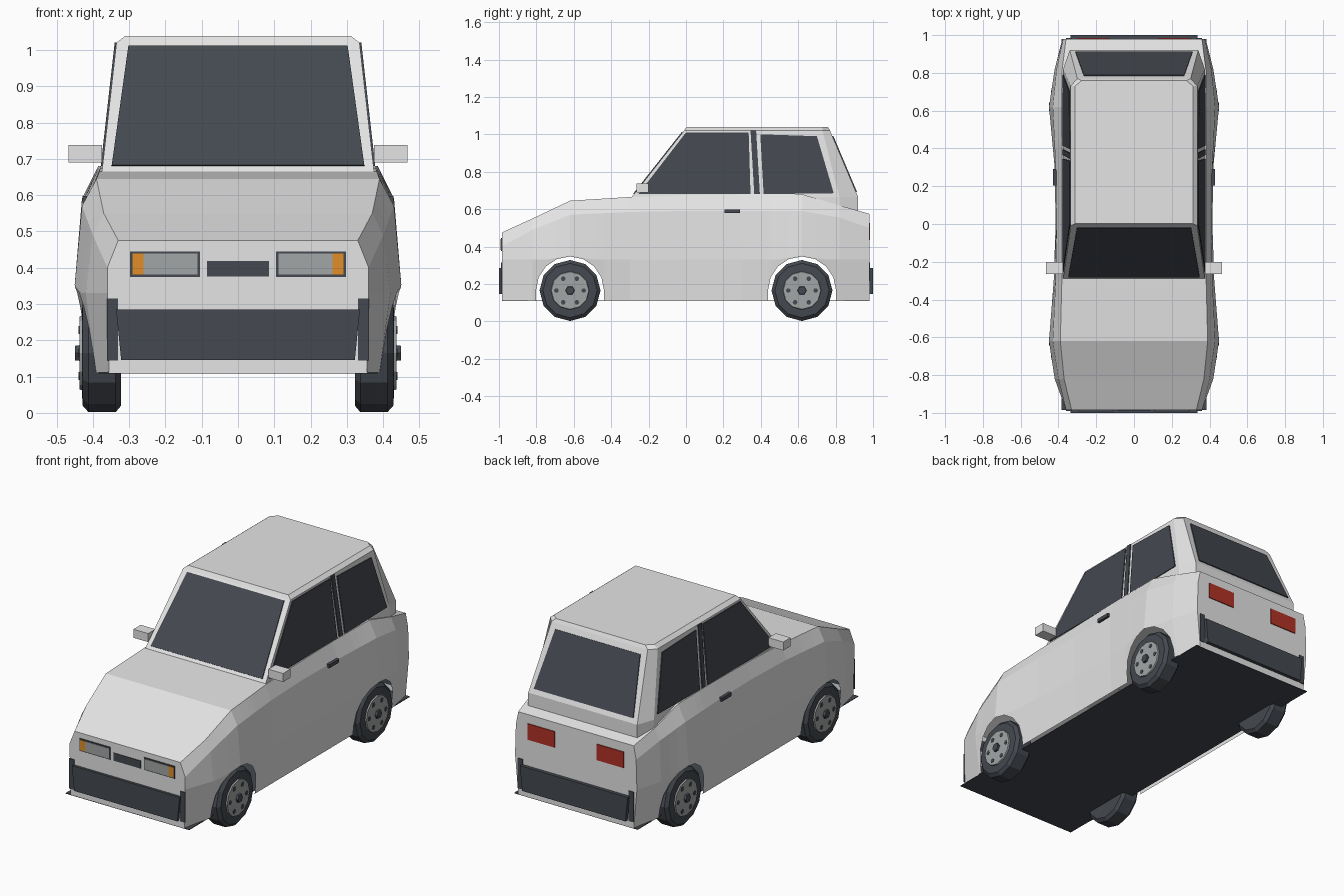
import bpy, bmesh
from math import sin, cos, pi, radians
from mathutils import Vector, Matrix

if "Cube" in bpy.data.objects:
    bpy.data.objects.remove(bpy.data.objects["Cube"])


def material(name, rgb):
    m = bpy.data.materials.new(name)
    m.use_nodes = True
    color = (*rgb, 1)
    m.diffuse_color = color
    m.node_tree.nodes["Principled BSDF"].inputs["Base Color"].default_value = color
    return m


PAINT = material("light_grey_paint", (0.78, 0.78, 0.78))
DARK = material("dark_slate", (0.058, 0.066, 0.08))
METAL = material("mid_grey", (0.36, 0.38, 0.38))
AMBER = material("amber", (0.75, 0.27, 0.02))
RED = material("lamp_red", (0.44, 0.032, 0.02))


def finish(name, bm, mat):
    bmesh.ops.recalc_face_normals(bm, faces=bm.faces)
    mesh = bpy.data.meshes.new(name)
    bm.to_mesh(mesh)
    bm.free()
    mesh.materials.append(mat)
    ob = bpy.data.objects.new(name, mesh)
    bpy.context.scene.collection.objects.link(ob)
    return ob


def loft(name, rings, mat, closed=False, caps=True):
    bm = bmesh.new()
    rows = [[bm.verts.new(p) for p in ring] for ring in rings]
    n = len(rows[0])
    for a, b in zip(rows, rows[1:]):
        for i in range(n if closed else n - 1):
            j = (i + 1) % n
            bm.faces.new((a[i], a[j], b[j], b[i]))
    if caps:
        bm.faces.new(rows[0])
        bm.faces.new(rows[-1])
    return finish(name, bm, mat)


def plate(name, points, push, mat):
    """Flat outline thickened along the vector push."""
    pts = [Vector(p) for p in points]
    return loft(name, [pts, [p + Vector(push) for p in pts]], mat, closed=True)


def block(name, x, y, z, mat):
    outline = [(x[0], y[0], z[0]), (x[1], y[0], z[0]), (x[1], y[0], z[1]), (x[0], y[0], z[1])]
    return plate(name, outline, (0, y[1] - y[0], 0), mat)


def disc_stack(name, center, profile, sides, mat):
    """Round part about the x axis from (x, radius) pairs."""
    cx, cy, cz = center
    rings = [[(cx + x, cy + r * cos(2 * pi * i / sides), cz + r * sin(2 * pi * i / sides))
              for i in range(sides)] for x, r in profile]
    return loft(name, rings, mat, closed=True)


# Body sections: y, sill width, waist width, shoulder width and z, top width and z
SECTIONS = [
    (-0.985, 0.355, 0.36, 0.36, 0.40, 0.33, 0.475),
    (-0.82, 0.39, 0.42, 0.40, 0.49, 0.37, 0.55),
    (-0.62, 0.41, 0.45, 0.43, 0.57, 0.39, 0.645),
    (-0.3, 0.41, 0.425, 0.415, 0.585, 0.382, 0.665),
    (0.0, 0.41, 0.415, 0.41, 0.59, 0.38, 0.675),
    (0.3, 0.41, 0.42, 0.415, 0.59, 0.38, 0.68),
    (0.62, 0.41, 0.45, 0.43, 0.59, 0.385, 0.68),
    (0.82, 0.39, 0.42, 0.41, 0.555, 0.38, 0.62),
    (0.98, 0.36, 0.38, 0.375, 0.50, 0.36, 0.575),
]
SILL, AXLE, WHEEL_Z, ARCH = 0.11, 0.62, 0.165, 0.182


def section(y):
    for a, b in zip(SECTIONS, SECTIONS[1:]):
        if y <= b[0]:
            t = (y - a[0]) / (b[0] - a[0])
            return [p + (q - p) * t for p, q in zip(a, b)]


def body_ring(y, low):
    y, sill, waist, sw, sz, tw, tz = section(y)
    mid = max(0.33, low + 0.006)
    half = [(sill + (waist - sill) * (low - SILL) / (mid - SILL), low),
            (waist, mid), (sw, sz), (tw, tz)]
    return [(-x, y, z) for x, z in half] + [(x, y, z) for x, z in reversed(half)]


# Body shell, with the wheel arches formed by raising the sill line
stations = []
for s in SECTIONS:
    if abs(s[0]) != AXLE:
        stations.append((s[0], SILL))
        continue
    stations.append((s[0] - ARCH - 0.001, SILL))
    for k in range(9):
        a = pi * k / 8
        stations.append((s[0] - ARCH * cos(a), WHEEL_Z + ARCH * sin(a)))
    stations.append((s[0] + ARCH + 0.001, SILL))
loft("body_shell", [body_ring(y, z) for y, z in stations], PAINT)

# Floor
block("floor", (-0.385, 0.385), (-0.985, 0.98), (SILL - 0.002, SILL + 0.002), DARK)


# Cabin with tapered sides and angled rear pillars
def side_x(z):
    return 0.375 - 0.113 * (z - 0.665)


def front_y(z):
    return -0.29 + 0.789 * (z - 0.665)


def rear_y(z):
    return 0.92 - 0.423 * (z - 0.665)


def cabin_ring(z, x, front, rear, pillar=0.1):
    half = [(x, front), (x, rear - pillar), (x - 0.035, rear)]
    return [(a, b, z) for a, b in half] + [(-a, b, z) for a, b in reversed(half)]


loft("cabin", [cabin_ring(0.585, 0.375, -0.28, 0.92),
               cabin_ring(0.665, 0.375, -0.29, 0.92),
               cabin_ring(1.02, side_x(1.02), front_y(1.02), rear_y(1.02), 0.04),
               cabin_ring(1.038, 0.312, 0.002, 0.76, 0.03)], PAINT, closed=True)

# Windscreen and rear window
plate("windscreen", [(x, front_y(z), z) for x, z in
                     ((-0.348, 0.68), (0.348, 0.68), (0.302, 1.01), (-0.302, 1.01))],
      (0, -0.004, 0.003), DARK)
plate("rear_window", [(x, rear_y(z), z) for x, z in
                      ((-0.31, 0.69), (0.31, 0.69), (0.265, 0.99), (-0.265, 0.99))],
      (0, 0.005, 0.002), DARK)

# Side glass, door pillars, mirrors and handles
GLASS = {
    "front_side_window": ((-0.255, 0.68), (0.345, 0.68), (0.335, 1.01), (0.0, 1.01)),
    "door_pillar_strip": ((0.365, 0.68), (0.395, 0.68), (0.375, 1.02), (0.345, 1.02)),
    "rear_side_window": ((0.415, 0.68), (0.79, 0.685), (0.70, 0.99), (0.397, 1.0)),
}
for label, s in (("left", 1), ("right", -1)):
    for name, outline in GLASS.items():
        plate(f"{label}_{name}", [(s * side_x(z), y, z) for y, z in outline],
              (s * 0.005, 0, 0), DARK)
    block(f"{label}_mirror", (s * 0.375, s * 0.467), (-0.265, -0.2), (0.69, 0.738), PAINT)
    block(f"{label}_door_handle", (s * 0.40, s * 0.428), (0.205, 0.29), (0.578, 0.598), DARK)

    # Headlamps with amber indicators, and tail lamps
    block(f"{label}_headlamp_frame", (s * 0.105, s * 0.297), (-0.984, -0.989), (0.375, 0.445), DARK)
    block(f"{label}_headlamp", (s * 0.111, s * 0.26), (-0.988, -0.992), (0.381, 0.439), METAL)
    block(f"{label}_indicator", (s * 0.26, s * 0.291), (-0.988, -0.992), (0.381, 0.439), AMBER)
    block(f"{label}_tail_lamp", (s * 0.13, s * 0.30), (0.979, 0.985), (0.435, 0.525), RED)

    # Bumper end caps
    for end, y in (("front", -0.982), ("rear", 0.977)):
        block(f"{label}_{end}_bumper_end", (s * 0.33, s * 0.361),
              (y, y + 0.007 * (1 if y > 0 else -1)), (0.145, 0.315), DARK)

block("grille", (-0.085, 0.085), (-0.984, -0.989), (0.376, 0.419), DARK)

# Bumpers
for end, y, s in (("front", -0.98, -1), ("rear", 0.975, 1)):
    plate(f"{end}_bumper", [(-0.322, y, 0.146), (0.322, y, 0.146),
                            (0.336, y, 0.285), (-0.336, y, 0.285)],
          (0, s - y, 0), DARK)

# Wheels: tyre, rim, hub and six bolt holes
for label, s in (("left", 1), ("right", -1)):
    for end, y in (("front", -AXLE), ("rear", AXLE)):
        name = f"{label}_{end}"
        c = (0, y, WHEEL_Z)

        def turned(part, profile, sides, mat, at=c):
            disc_stack(f"{name}_{part}", at, [(s * x, r) for x, r in profile], sides, mat)

        turned("tyre", [(0.322, 0.145), (0.337, 0.163), (0.412, 0.163), (0.428, 0.145),
                        (0.43, 0.112)], 12, DARK)
        turned("rim", [(0.42, 0.106), (0.437, 0.1)], 12, METAL)
        turned("hub", [(0.43, 0.026), (0.449, 0.023)], 6, DARK)
        for k in range(6):
            a = pi * k / 3
            spot = (0, y + 0.073 * cos(a), WHEEL_Z + 0.073 * sin(a))
            turned(f"bolt_hole_{k + 1}", [(0.432, 0.013), (0.439, 0.013)], 6, DARK, spot)
